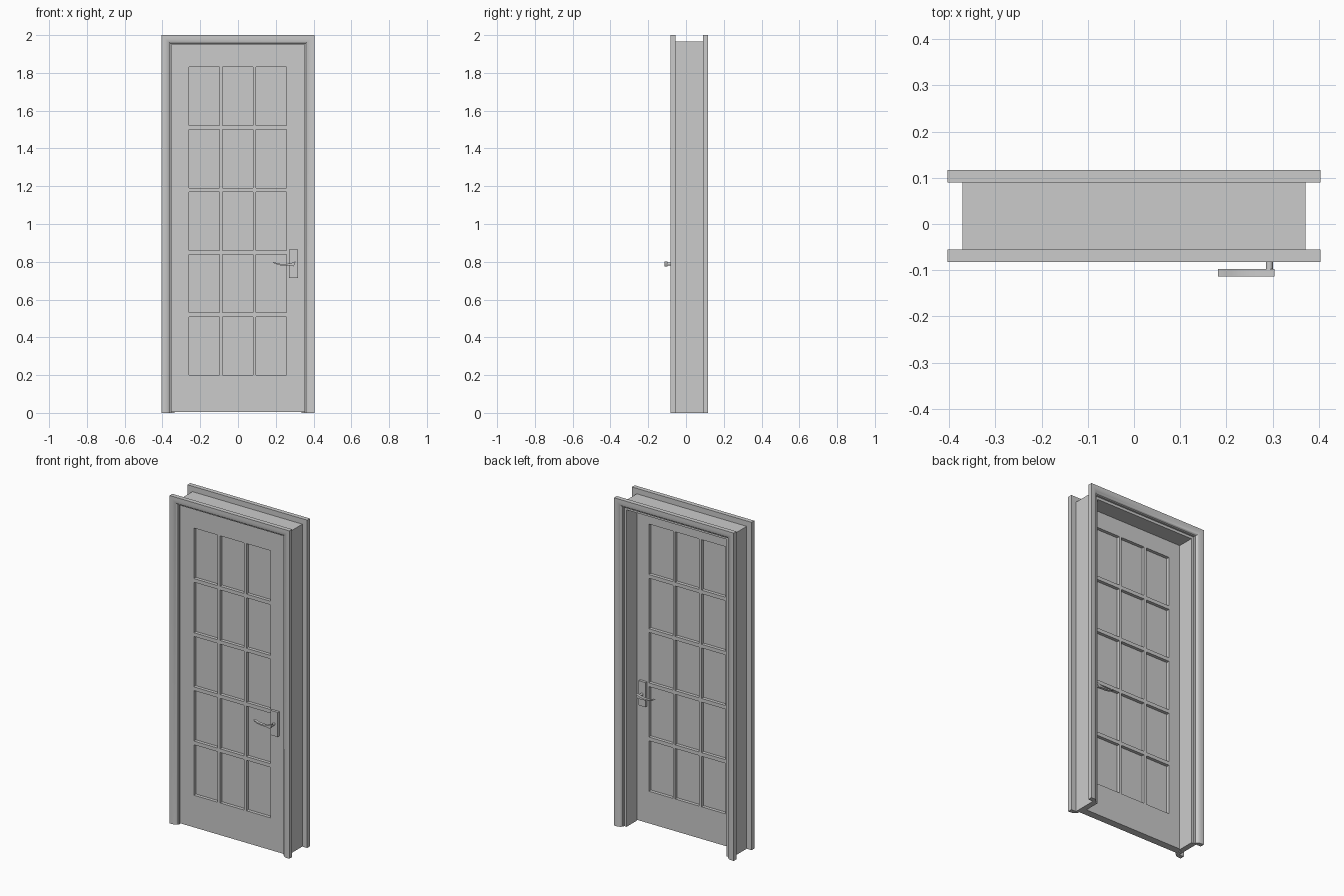
import bpy, bmesh, math

if "Cube" in bpy.data.objects:
    bpy.data.objects.remove(bpy.data.objects["Cube"])

HALF_W, TOP = 0.404, 2.0          # outer size of the casing
DOOR_F, DOOR_B = -0.055, -0.010   # front and back faces of the door leaf
DOOR_C = (DOOR_F + DOOR_B) / 2


def finish(name, bm, smooth=False):
    bmesh.ops.recalc_face_normals(bm, faces=bm.faces)
    me = bpy.data.meshes.new(name)
    bm.to_mesh(me)
    bm.free()
    ob = bpy.data.objects.new(name, me)
    bpy.context.collection.objects.link(ob)
    if smooth:
        bpy.ops.object.select_all(action='DESELECT')
        ob.select_set(True)
        bpy.context.view_layer.objects.active = ob
        bpy.ops.object.shade_smooth_by_angle(angle=math.radians(30))
    return ob


def box(name, x0, x1, y0, y1, z0, z1):
    bm = bmesh.new()
    bmesh.ops.create_cube(bm, size=1)
    for v in bm.verts:
        v.co = (x1 if v.co.x > 0 else x0, y1 if v.co.y > 0 else y0, z1 if v.co.z > 0 else z0)
    return finish(name, bm)


def mitred_frame(name, profile, smooth=False):
    """Sweep (inset, y) profile up, across and down the doorway with mitred corners."""
    bm = bmesh.new()
    rings = []
    for side, high in ((-1, 0), (-1, 1), (1, 1), (1, 0)):
        rings.append([bm.verts.new((side * (HALF_W - d), y, (TOP - d) * high)) for d, y in profile])
    n = len(profile)
    for a, b in zip(rings, rings[1:]):
        for i in range(n):
            j = (i + 1) % n
            bm.faces.new((a[i], a[j], b[j], b[i]))
    bm.faces.new(rings[0])
    bm.faces.new(rings[-1])
    return finish(name, bm, smooth)


# moulded casings: thick outside, cove falling to a thin inner edge
cove = [(0.012 + 0.033 * math.sin(t), 0.011 + 0.016 * math.cos(t))
        for t in [i * math.pi / 12 for i in range(7)]]
casing = [(0, 0), (0, 0.027)] + cove + [(0.051, 0.011), (0.051, 0)]
mitred_frame("front_casing", [(d, -0.055 - t) for d, t in casing], True)
mitred_frame("back_casing", [(d, 0.090 + t) for d, t in casing], True)

# rebated jamb, its thicker part stops the door leaf
mitred_frame("jamb", [(0.033, DOOR_F), (0.051, DOOR_F), (0.051, DOOR_B),
                      (0.067, DOOR_B), (0.067, 0.090), (0.033, 0.090)])

# door leaf with a 3 x 5 grid of openings
xs = [-0.353, -0.26, -0.099, -0.082, 0.082, 0.099, 0.26, 0.353]
xs[3:5] = [-0.082, 0.080]
xs[5:7] = [0.096, 0.258]
zs = [0.004]
for r in range(5):
    zs += [0.20 + 0.3305 * r, 0.508 + 0.3305 * r]
zs.append(1.949)
bm = bmesh.new()
grid = [[bm.verts.new((x, DOOR_F, z)) for z in zs] for x in xs]
for i in range(len(xs) - 1):
    for j in range(len(zs) - 1):
        if not (i % 2 and j % 2):
            bm.faces.new((grid[i][j], grid[i + 1][j], grid[i + 1][j + 1], grid[i][j + 1]))
front = bm.faces[:]
ext = bmesh.ops.extrude_face_region(bm, geom=front, use_keep_orig=True)
for v in [g for g in ext["geom"] if isinstance(g, bmesh.types.BMVert)]:
    v.co.y = DOOR_B
finish("door_leaf", bm)

# glass panes
for i in range(1, len(xs) - 1, 2):
    for j in range(1, len(zs) - 1, 2):
        box(f"pane_{i // 2}_{j // 2}", xs[i], xs[i + 1], DOOR_C - 0.003, DOOR_C + 0.003, zs[j], zs[j + 1])

# lever outline (x, z): thin upturned tip to flared hub
lever = [(0.182, 0.799), (0.195, 0.797), (0.212, 0.791), (0.232, 0.788), (0.255, 0.788),
         (0.280, 0.793), (0.304, 0.802), (0.302, 0.788), (0.294, 0.776), (0.275, 0.779),
         (0.250, 0.780), (0.225, 0.781), (0.205, 0.786), (0.192, 0.792)]


def handle(side, s):
    y = lambda d: DOOR_C + s * d   # distance out from the leaf centre
    box(side + "_handle_plate", 0.270, 0.317, *sorted((y(0.0225), y(0.038))), 0.715, 0.865)
    # spindle
    bm = bmesh.new()
    bmesh.ops.create_cone(bm, cap_ends=True, segments=16, radius1=0.0075, radius2=0.0075, depth=0.032)
    for v in bm.verts:
        v.co = (0.293 + v.co.x, y(0.052) + v.co.z, 0.788 + v.co.y)
    finish(side + "_handle_spindle", bm, True)
    # lever
    bm = bmesh.new()
    a = [bm.verts.new((x, y(0.0645), z)) for x, z in lever]
    b = [bm.verts.new((x, y(0.0815), z)) for x, z in lever]
    bm.faces.new(a)
    bm.faces.new(b)
    for i in range(len(lever)):
        j = (i + 1) % len(lever)
        bm.faces.new((a[i], a[j], b[j], b[i]))
    finish(side + "_handle_lever", bm, True)


handle("front", -1)
handle("back", 1)
